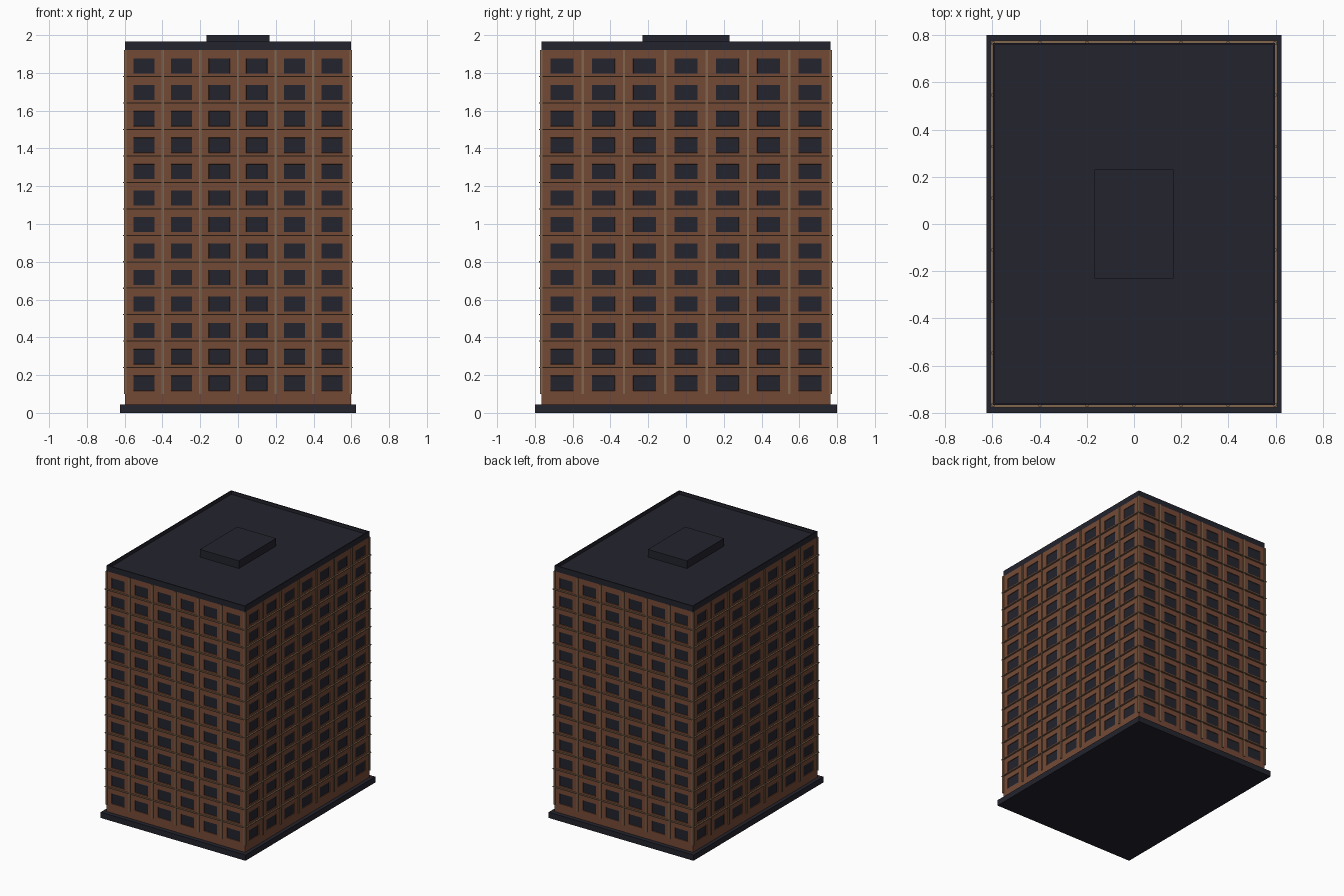
import bpy, bmesh
from mathutils import Matrix

if "Cube" in bpy.data.objects:
    bpy.data.objects.remove(bpy.data.objects["Cube"])

HX, HY = 0.597, 0.766            # half size of the tower body
Z0, Z1, FLOOR = 0.10, 1.92, 0.14  # facade bottom, top and storey height
FLOORS = 13


def srgb(r, g, b):
    f = lambda c: c / 12.92 if c <= 0.04045 else ((c + 0.055) / 1.055) ** 2.4
    return (f(r / 255), f(g / 255), f(b / 255), 1)


def material(name, rgb):
    m = bpy.data.materials.new(name)
    m.diffuse_color = srgb(*rgb)
    m.use_nodes = True
    m.node_tree.nodes["Principled BSDF"].inputs["Base Color"].default_value = m.diffuse_color
    return m


BRICK = material("brick brown", (116, 74, 54))
DARK = material("dark slate", (35, 35, 46))
TRIM = material("tan trim", (130, 103, 78))


def finish(name, bm, mats):
    me = bpy.data.meshes.new(name)
    bm.to_mesh(me)
    bm.free()
    for m in mats:
        me.materials.append(m)
    ob = bpy.data.objects.new(name, me)
    bpy.context.collection.objects.link(ob)
    return ob


def add_box(bm, x0, x1, y0, y1, z0, z1):
    mat = Matrix.Translation(((x0 + x1) / 2, (y0 + y1) / 2, (z0 + z1) / 2)) \
        @ Matrix.Diagonal((x1 - x0, y1 - y0, z1 - z0, 1))
    return bmesh.ops.create_cube(bm, size=1, matrix=mat)["verts"]


def slab(name, hx, hy, z0, z1, mat):
    bm = bmesh.new()
    add_box(bm, -hx, hx, -hy, hy, z0, z1)
    return finish(name, bm, [mat])


def wall(name, half, dist, bays, win_w, turn):
    """Brick wall facing -y with recessed windows, turned about z."""
    bm = bmesh.new()
    bay = 2 * half / bays
    us, zs = [-half], [0.04]
    for i in range(bays):
        c = -half + (i + 0.5) * bay
        us += [c - win_w / 2, c + win_w / 2]
    for k in range(FLOORS):
        c = Z0 + k * FLOOR + 0.057
        zs += [c - 0.04, c + 0.04]
    us.append(half)
    zs.append(Z1)
    grid = [[bm.verts.new((u, -dist, z)) for u in us] for z in zs]
    windows = []
    for j in range(len(zs) - 1):
        for i in range(len(us) - 1):
            f = bm.faces.new((grid[j][i], grid[j][i + 1],
                              grid[j + 1][i + 1], grid[j + 1][i]))
            if i % 2 and j % 2:
                f.material_index = 1
                windows.append(f)
    bm.normal_update()
    res = bmesh.ops.inset_individual(bm, faces=windows, thickness=0.001, depth=-0.005)
    for f in res["faces"]:
        f.material_index = 0
    for f in windows:
        f.material_index = 1
    bm.transform(Matrix.Rotation(turn, 4, 'Z'))
    return finish(name, bm, [BRICK, DARK])


# base plinth
slab("base", 0.625, 0.80, 0, 0.045, DARK)

# four walls with windows
PI = 3.14159265
wall("front_wall", HX, HY, 6, 0.112, 0)
wall("back_wall", HX, HY, 6, 0.112, PI)
wall("right_wall", HY, HX, 7, 0.122, PI / 2)
wall("left_wall", HY, HX, 7, 0.122, -PI / 2)

# vertical mullions on every bay line
bm = bmesh.new()
W, D = 0.0065, 0.007
for s in (-1, 1):
    for i in range(7):
        x = -HX + i * HX / 3
        add_box(bm, x - W, x + W, s * HY - D, s * HY + D, Z0, Z1)
    for i in range(1, 7):
        y = -HY + i * 2 * HY / 7
        add_box(bm, s * HX - D, s * HX + D, y - W, y + W, Z0, Z1)
finish("mullions", bm, [TRIM])

# thin ledges at the floor lines
bm = bmesh.new()
P = 0.011
for k in range(1, FLOORS):
    z = Z0 + k * FLOOR
    for s in (-1, 1):
        add_box(bm, -HX - P, HX + P, s * HY - P, s * HY + P, z - 0.003, z + 0.003)
        add_box(bm, s * HX - P, s * HX + P, -HY + P, HY - P, z - 0.003, z + 0.003)
finish("floor_ledges", bm, [TRIM])

# roof slab with a low parapet: inset the top and push it down
bm = bmesh.new()
add_box(bm, -HX, HX, -HY, HY, Z1, 1.965)
bm.normal_update()
top = max(bm.faces, key=lambda f: f.calc_center_median().z)
bmesh.ops.inset_region(bm, faces=[top], thickness=0.012, depth=0)
bmesh.ops.translate(bm, verts=top.verts, vec=(0, 0, 0))
bmesh.ops.inset_region(bm, faces=[top], thickness=0.0005, depth=-0.025)
finish("roof", bm, [DARK])

# rooftop plant room
slab("roof_box", 0.168, 0.23, 1.935, 2.0, DARK)
